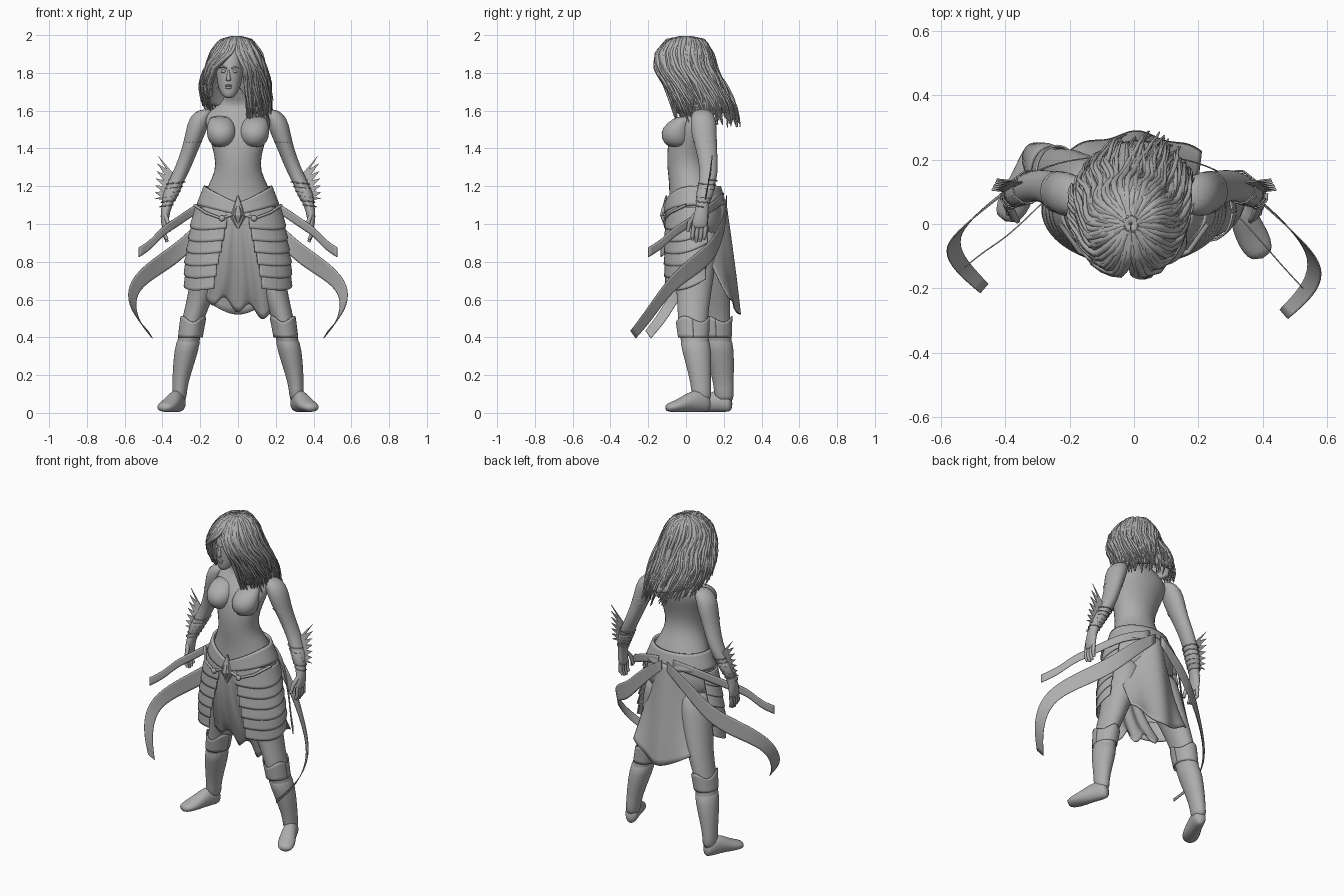
import bpy, bmesh, math, random
from mathutils import Vector

random.seed(4)
if "Cube" in bpy.data.objects:
    bpy.data.objects.remove(bpy.data.objects["Cube"])

stone = bpy.data.materials.new("stone grey")
stone.use_nodes = True
GREY = (0.42, 0.42, 0.42, 1)
stone.diffuse_color = GREY
stone.node_tree.nodes["Principled BSDF"].inputs["Base Color"].default_value = GREY
X, Y, Z = Vector((1, 0, 0)), Vector((0, 1, 0)), Vector((0, 0, 1))
SIDES = ((1, "left"), (-1, "right"))


def grid(name, rows, closed=False, thick=0.0, subsurf=1, smooth=True):
    """Skin rows of points; closed rows become a capped solid."""
    mesh = bpy.data.meshes.new(name)
    bm = bmesh.new()
    vs = [[bm.verts.new(p) for p in row] for row in rows]
    n = len(rows[0])
    for a, b in zip(vs, vs[1:]):
        for j in range(n if closed else n - 1):
            k = (j + 1) % n
            bm.faces.new((a[j], a[k], b[k], b[j]))
    if closed:
        bm.faces.new(vs[0])
        bm.faces.new(vs[-1])
    bmesh.ops.recalc_face_normals(bm, faces=bm.faces)
    for f in bm.faces:
        f.smooth = smooth
    bm.to_mesh(mesh)
    bm.free()
    mesh.materials.append(stone)
    ob = bpy.data.objects.new(name, mesh)
    bpy.context.collection.objects.link(ob)
    if subsurf:
        mod = ob.modifiers.new("smooth", "SUBSURF")
        mod.levels = mod.render_levels = subsurf
        mod.boundary_smooth = "PRESERVE_CORNERS"
    if thick:
        mod = ob.modifiers.new("thickness", "SOLIDIFY")
        mod.thickness, mod.offset = thick, 0


def loft(name, rings, u=X, v=Y, n=16, grow=0.0, **kw):
    """Elliptical sections (x, y, z, radius along u, radius along v)."""
    turn = [math.tau * j / n for j in range(n)]
    rows = [[Vector(r[:3]) + u * (r[3] + grow) * math.cos(t) + v * (r[4] + grow) * math.sin(t)
             for t in turn] for r in rings]
    grid(name, rows, True, **kw)


def sheet(name, func, nu, nv, thick=0.006, **kw):
    grid(name, [[func(i / nu, j / nv) for i in range(nu + 1)] for j in range(nv + 1)],
         thick=thick, **kw)


def cord(name, paths, radius, tip=1.0):
    data = bpy.data.curves.new(name, "CURVE")
    data.dimensions = "3D"
    data.bevel_depth, data.bevel_resolution, data.use_fill_caps = radius, 1, True
    for path in paths:
        s = data.splines.new("POLY")
        s.points.add(len(path) - 1)
        for i, p in enumerate(path):
            s.points[i].co = (*p, 1)
            s.points[i].radius = 1 + (tip - 1) * (i / (len(path) - 1)) ** 2
    data.materials.append(stone)
    bpy.context.collection.objects.link(bpy.data.objects.new(name, data))


def ball(name, loc, size):
    bpy.ops.mesh.primitive_uv_sphere_add(segments=20, ring_count=12, radius=1, location=loc)
    ob = bpy.context.object
    ob.name, ob.scale = name, size
    ob.data.materials.append(stone)
    bpy.ops.object.shade_smooth()


def mirrored(points, side, lag=0.12):
    """Flip to a side; the right leg and ribbons stand further back lower down."""
    out = []
    for p in points:
        shift = lag * min(1, max(0, (1 - p[2]) / 0.45)) if side < 0 else 0
        out.append((side * p[0], p[1] + shift, *p[2:]))
    return out


# Torso and neck
loft("torso", [(0, .05, .9, .2, .13), (0, .05, 1, .235, .15), (0, .055, 1.1, .205, .148),
               (0, .04, 1.2, .165, .13), (0, .01, 1.28, .12, .11), (0, 0, 1.36, .125, .104),
               (0, .015, 1.45, .152, .11), (0, .04, 1.52, .175, .11), (0, .065, 1.58, .18, .085),
               (0, .075, 1.62, .12, .06), (-.01, .06, 1.65, .06, .052), (-.03, 0, 1.74, .046, .05)])

# Head and face
loft("head", [(-.048, -.078, 1.665, .022, .02), (-.048, -.062, 1.69, .045, .047),
              (-.046, -.04, 1.73, .062, .07), (-.045, -.03, 1.78, .071, .085),
              (-.042, -.02, 1.83, .075, .092), (-.04, -.01, 1.88, .075, .092),
              (-.035, 0, 1.93, .06, .075), (-.035, 0, 1.96, .03, .04)])
loft("nose", [(-.05, -.11, 1.755, .014, .012), (-.05, -.12, 1.765, .015, .014),
              (-.05, -.114, 1.79, .008, .01), (-.05, -.106, 1.82, .006, .006)], n=8)
ball("upper_lip", (-.05, -.108, 1.733), (.02, .009, .006))
ball("lower_lip", (-.05, -.106, 1.722), (.017, .01, .007))
for side, label in SIDES:
    ball(label + "_eye", (-.047 + side * .03, -.098, 1.808), (.014, .012, .009))
    cord(label + "_brow", [[(-.047 + side * .014, -.113, 1.823), (-.047 + side * .03, -.108, 1.832),
                            (-.047 + side * .052, -.088, 1.825)]], .005, .4)

# Hair: an inner shell under loose locks; levels are z, centre, radii, left and right face gap
LEVELS = ((1.985, -.01, .0, .004, .004, 0, 0), (1.965, -.01, 0, .075, .09, 0, 0),
          (1.9, -.01, -.01, .12, .135, .05, .2), (1.82, -.012, -.005, .145, .15, .3, .8),
          (1.74, -.015, .04, .168, .15, .3, .85), (1.64, -.005, .09, .165, .15, .3, 1.0),
          (1.51, .025, .125, .14, .145, .2, 1.1))


def hair_point(t, v, grow=0.0):
    v *= 1 - .3 * max(0, t - .55)
    f = min(v, .999) * (len(LEVELS) - 1)
    i = int(f)
    z, cx, cy, rx, ry, left, right = (a + (b - a) * (f - i) for a, b in zip(LEVELS[i], LEVELS[i + 1]))
    ang = left + t * (math.tau - left - right)
    return Vector((cx + (rx + grow) * math.sin(ang), cy - (ry + grow) * math.cos(ang),
                   z + grow * (1 - v) * .6))


sheet("hair_shell", lambda u, v: hair_point(u, v * .9), 36, 14, .02)
locks = []
for k in range(300):
    t0, end = random.random(), random.uniform(.8, 1)
    bend, lift, wave = random.uniform(-.07, .07), random.uniform(0, .02), random.uniform(0, 6)
    path = []
    for j in range(16):
        v = .03 + (end - .03) * j / 15
        t = min(1, max(0, t0 + bend * v + .018 * v * math.sin(wave + 10 * v)))
        path.append(hair_point(t, v, lift * (.3 + v) + .009 * v * math.sin(wave + 12 * v)))
    locks.append(path)
cord("hair_locks", locks, .012, .25)


# Belt with a dipping front, and the hanging front and back cloths
def belt(u, v):
    a = math.tau * u
    dip = 1 - abs(math.sin(a)) if math.cos(a) > 0 else 0
    z = 1.2 - .09 * dip - v * (.1 - .04 * dip)
    r = (1.2 - z) * .38
    return (.176 + r) * math.sin(a), .042 + r * .2 - (.137 + r * .5) * math.cos(a), z


def front_cloth(u, v):
    s = u - .5
    hem = .035 * math.sin(u * 19) * v ** 8 + .11 * u * v
    return (s * (.13 + .27 * v) + .03 * v, -.106 + .12 * v ** 2 + .012 * math.sin(u * 22) * v,
            1.06 - .45 * v - hem)


def back_cloth(u, v):
    s = u - .5
    return (s * (.3 + .12 * v ** .5), .21 + .07 * v - (.9 - .65 * v) * s * s + .01 * math.sin(u * 15) * v,
            1.13 - .56 * v - .05 * math.cos(s * 5) * v ** 4)


sheet("belt", belt, 40, 3, .014)
sheet("front_cloth", front_cloth, 22, 10)
sheet("back_cloth", back_cloth, 16, 10)

# Belt jewel
loft("jewel_frame", [(0, -.11, .975, .004, .004), (0, -.113, 1.04, .042, .015),
                     (0, -.11, 1.09, .026, .015), (0, -.105, 1.15, .003, .004)], n=8, subsurf=0, smooth=False)
loft("jewel", [(0, -.117, 1.0, .003, .003), (0, -.12, 1.045, .028, .02),
               (0, -.117, 1.08, .018, .015), (0, -.115, 1.11, .003, .003)], n=6, subsurf=0, smooth=False)


def hip_scale(side, layer):
    def func(u, v):
        ang = math.radians(14 + layer * 2.5 + u * (104 - layer * 4))
        z = 1.09 - .064 * layer - .1 * v + .05 * (u - .25) * v - .03 * math.sin(math.pi * u) * v
        out = .012 * v + min(.05, (1.1 - z) * .16)
        return (side * (.222 + out) * math.sin(ang), .045 - (.15 + out * .35) * math.cos(ang), z)
    return func


LEG = ((.11, .05, 1, .1, .13), (.135, .05, .85, .1, .12), (.175, .045, .7, .08, .1),
       (.203, .04, .6, .069, .09), (.238, .036, .5, .058, .08), (.253, .04, .42, .06, .077),
       (.274, .057, .33, .061, .075), (.299, .074, .2, .044, .055), (.309, .08, .13, .034, .048),
       (.312, .085, .05, .036, .048))
FOOT = ((.3, .128, .045, .025, .035), (.31, .1, .06, .04, .057), (.333, .04, .065, .042, .061),
        (.358, -.02, .045, .05, .042), (.38, -.065, .033, .052, .029), (.4, -.108, .027, .033, .021))
ARM = ((.165, .085, 1.61, .035, .04), (.2, .09, 1.57, .062, .07), (.225, .095, 1.48, .054, .07),
       (.252, .107, 1.4, .045, .057), (.29, .122, 1.3, .043, .05), (.325, .115, 1.23, .043, .047),
       (.355, .1, 1.16, .038, .041), (.38, .085, 1.09, .028, .032), (.388, .078, 1.04, .023, .042),
       (.386, .072, .99, .02, .042), (.384, .07, .975, .014, .036))
BUST = ((.086, -.04, 1.405, .035, .045), (.087, -.05, 1.43, .068, .073), (.087, -.055, 1.485, .084, .084),
        (.09, -.038, 1.535, .072, .067), (.095, .005, 1.575, .05, .045))
RIBBON = ((.02, .215, 1.12, 0, 0, .03), (.17, .205, 1.0, 0, 0, .055), (.3, .15, .86, 0, 0, .058),
          (.44, .03, .77, .006, -.01, .05), (.54, -.07, .69, .016, -.012, .036),
          (.57, -.14, .6, .022, -.015, .026), (.54, -.21, .5, .018, -.016, .024),
          (.465, -.28, .415, .012, -.014, .02))
SASH = ((.05, .2, 1.14), (.2, .15, 1.1), (.32, .03, 1.01), (.4, -.06, .965), (.46, -.13, .89), (.525, -.2, .85))

for side, label in SIDES:
    name = label + "_"
    loft(name + "bust", mirrored(BUST, side))

    # Leg, boot with a pointed cuff, and foot
    leg = mirrored(LEG, side)
    loft(name + "leg", leg)
    loft(name + "boot", leg[5:], grow=.005)

    def cuff(u, v):
        a = math.tau * u
        x, y, z, rx, ry = (p + (q - p) * v for p, q in zip(leg[5], leg[4]))
        peak = .035 * math.cos(1.5 * a + math.pi / 4) ** 2 * v
        grow = .003 + .005 * v
        return x + (rx + grow) * math.cos(a), y + (ry + grow) * math.sin(a), z - .02 + peak
    sheet(name + "boot_cuff", cuff, 24, 3)
    across = Vector((.93, side * .37, 0))
    loft(name + "foot", mirrored(FOOT, side, .115), across, Z)

    # Arm, armband, bracer and fingers
    arm = mirrored(ARM, side, 0)
    loft(name + "arm", arm)
    loft(name + "bracer", arm[5:8], grow=.005)
    for k, z in enumerate((1.465, 1.435)):
        x = side * (.23 + .01 * k)
        loft(name + f"armband_{k}", [(x, .1, z - .008, .055, .07), (x, .1, z + .008, .056, .071)])
    fingers = [[(side * .386, .04 + f * .021, .99), (side * .388, .034 + f * .022, .94),
                (side * .375, .034 + f * .02, .9 + .012 * abs(f - 1.4))] for f in range(4)]
    cord(name + "fingers", fingers, .012, .7)
    cord(name + "thumb", [[(side * .385, .05, 1.05), (side * .372, .02, 1.01), (side * .362, .01, .96)]],
         .013, .7)
    cord(name + "bracer_lacing", [[(side * (.322 + .06 * s + .048 * (1 - s * .3) * math.cos(s * 38)),
                                    .117 - .032 * s + .052 * (1 - s * .33) * math.sin(s * 38),
                                    1.235 - .145 * s) for s in [i / 60 for i in range(61)]]], .003)

    # Spiked forearm fin
    def fin(u, v):
        length = (.035 if round(u * 12) % 2 else .09) * (1 - .35 * u) * v
        return (side * (.345 + .045 * u + length * .9), .13 - .03 * u + .1 * length,
                1.27 - .14 * u + length * (1.05 - u))
    sheet(name + "forearm_fin", fin, 12, 2, .005, subsurf=0, smooth=False)

    # Overlapping hip scales, belt cord and ribbons
    for layer in range(6):
        sheet(name + f"hip_scale_{layer}", hip_scale(side, layer), 14, 4, .008)
    cord(name + "belt_cord", [[(side * .03, -.112, 1.05), (side * .09, -.115, 1.03),
                               (side * .17, -.085, 1.06), (side * .23, .0, 1.1)]], .008)
    ball(name + "cord_knot", (side * .085, -.118, 1.03), (.016, .012, .016))
    rows = []
    for x, y, z, wx, wy, wz in mirrored(RIBBON, side, .08):
        c, w = Vector((x, y, z)), Vector((side * wx, wy, wz))
        rows.append((c - w, c, c + w))
    grid(name + "long_ribbon", rows, thick=.004, subsurf=2)
    sash = [Vector(p) for p in mirrored(SASH, side, .2)]
    grid(name + "short_ribbon", [(p - Z * .026, p + Z * .026) for p in sash], thick=.004, subsurf=2)
